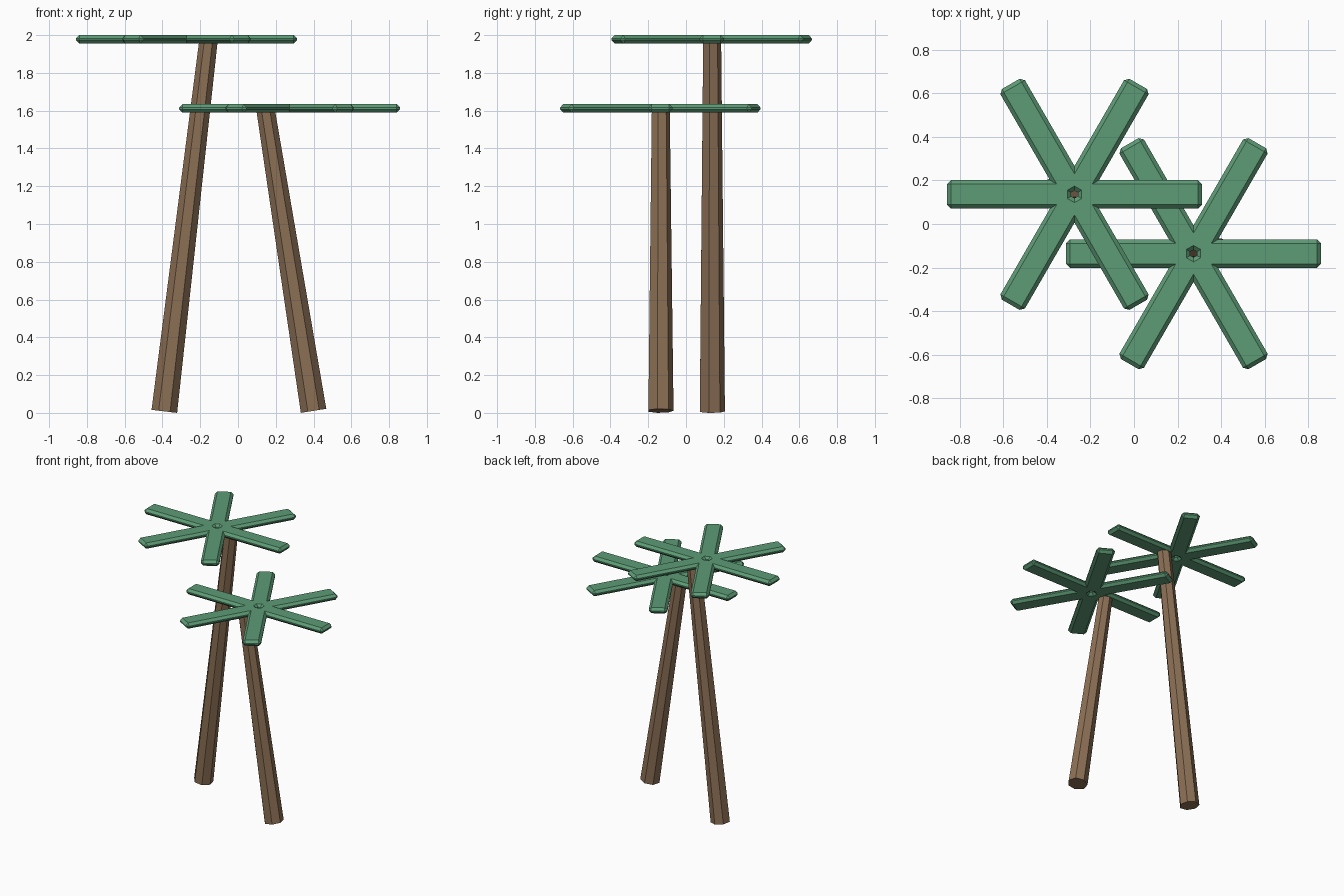
import bpy
from math import atan2, hypot, pi, cos, sin

if "Cube" in bpy.data.objects:
    bpy.data.objects.remove(bpy.data.objects["Cube"])


def material(name, color):
    m = bpy.data.materials.new(name)
    m.diffuse_color = color
    m.use_nodes = True
    m.node_tree.nodes["Principled BSDF"].inputs["Base Color"].default_value = m.diffuse_color
    return m


bark = material("bark", (0.26, 0.16, 0.09, 1))
leaf = material("leaf", (0.11, 0.33, 0.18, 1))


def trunk(name, bottom_x, top_x, y, bottom_z, top_z):
    # leaning, tapered seven-sided trunk
    dx, dz = top_x - bottom_x, top_z - bottom_z
    bpy.ops.mesh.primitive_cone_add(
        vertices=7, radius1=0.07, radius2=0.05, depth=hypot(dx, dz),
        location=((bottom_x + top_x) / 2, y, (bottom_z + top_z) / 2),
        rotation=(0, atan2(dx, dz), 0))
    ob = bpy.context.object
    ob.name = name
    ob.data.materials.append(bark)


def frond(name, center, angle):
    # flat chamfered leaf blade pointing away from the crown centre
    x, y, z = center
    bpy.ops.mesh.primitive_cube_add(
        size=1, location=(x + 0.3 * cos(angle), y + 0.3 * sin(angle), z),
        rotation=(0, 0, angle))
    ob = bpy.context.object
    ob.name = name
    ob.scale = (0.57, 0.13, 0.045)
    bpy.ops.object.transform_apply(location=False, rotation=False, scale=True)
    bevel = ob.modifiers.new("chamfer", 'BEVEL')
    bevel.width = 0.018
    bevel.segments = 1
    ob.data.materials.append(leaf)


def palm(prefix, x, y, lean, bottom_z, trunk_top, crown_z):
    trunk(prefix + "_trunk", x - lean, x + lean, y, bottom_z, trunk_top)
    for i in range(6):
        frond(f"{prefix}_frond_{i + 1}", (x, y, crown_z), i * pi / 3)


# tall palm at the back left, short palm at the front right
palm("tall_palm", -0.273, 0.136, 0.117, 0.008, 1.974, 1.978)
palm("short_palm", 0.273, -0.136, -0.127, 0.011, 1.605, 1.612)
